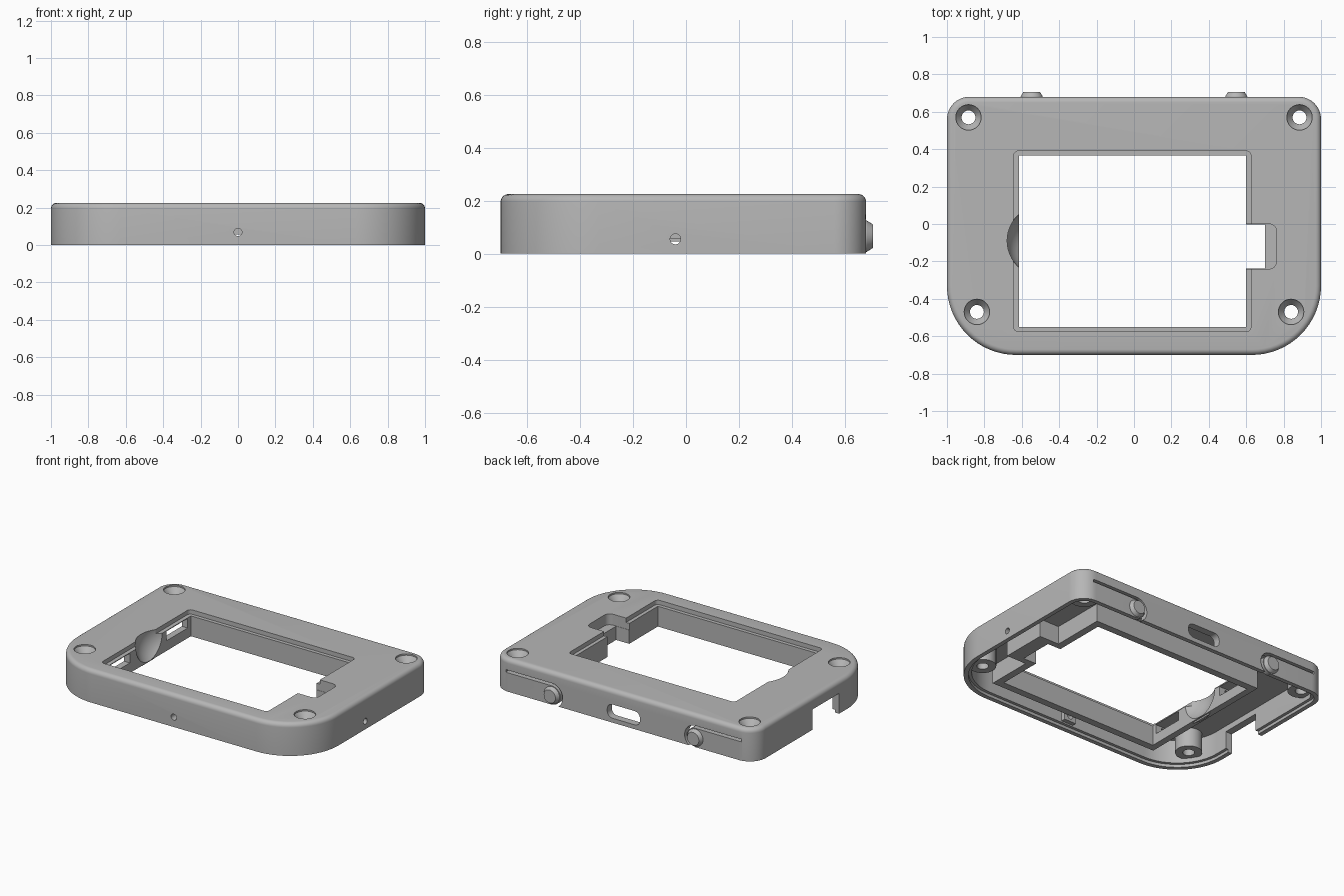
import bpy, bmesh, math

cube = bpy.data.objects.get("Cube")
if cube:
    bpy.data.objects.remove(cube, do_unlink=True)

grey = bpy.data.materials.new("plain_grey")
grey.use_nodes = True
grey.diffuse_color = (0.47, 0.47, 0.47, 1)
grey.node_tree.nodes["Principled BSDF"].inputs["Base Color"].default_value = grey.diffuse_color


def finish(name, bm):
    bmesh.ops.recalc_face_normals(bm, faces=bm.faces)
    mesh = bpy.data.meshes.new(name)
    bm.to_mesh(mesh)
    bm.free()
    mesh.materials.append(grey)
    obj = bpy.data.objects.new(name, mesh)
    bpy.context.collection.objects.link(obj)
    return obj


def outline(x0, x1, y0, y1, front=0.0, back=0.0, n=16):
    """Rounded rectangle with separate front and back corner radii."""
    pts = []
    for i, (x, y, sx, sy, r) in enumerate([(x1, y1, 1, 1, back), (x0, y1, -1, 1, back),
                                           (x0, y0, -1, -1, front), (x1, y0, 1, -1, front)]):
        if r == 0:
            pts.append((x, y))
            continue
        for k in range(n + 1):
            a = math.pi / 2 * (i + k / n)
            pts.append((x - sx * r + r * math.cos(a), y - sy * r + r * math.sin(a)))
    return pts


def circle(x, y, r, n=32):
    return [(x + r * math.cos(math.tau * k / n), y + r * math.sin(math.tau * k / n)) for k in range(n)]


def loft(name, layers, axis="z"):
    """Stack outlines given as (points, height) along an axis."""
    place = {"z": lambda u, v, w: (u, v, w),
             "y": lambda u, v, w: (u, w, v),
             "x": lambda u, v, w: (w, u, v)}[axis]
    bm = bmesh.new()
    rings = [[bm.verts.new(place(u, v, w)) for u, v in pts] for pts, w in layers]
    for a, b in zip(rings, rings[1:]):
        for i in range(len(a)):
            j = (i + 1) % len(a)
            bm.faces.new((a[i], a[j], b[j], b[i]))
    bm.faces.new(rings[0])
    bm.faces.new(rings[-1])
    return finish(name, bm)


def prism(name, pts, lo, hi, axis="z"):
    return loft(name, [(pts, lo), (pts, hi)], axis)


def box(name, x0, x1, y0, y1, z0, z1):
    return prism(name, outline(x0, x1, y0, y1), z0, z1)


def ball(name, centre, r):
    bm = bmesh.new()
    bmesh.ops.create_uvsphere(bm, u_segments=48, v_segments=24, radius=r)
    bmesh.ops.translate(bm, verts=bm.verts, vec=centre)
    return finish(name, bm)


def combine(target, tool, operation="DIFFERENCE"):
    tool.hide_render = True
    mod = target.modifiers.new("combine", "BOOLEAN")
    mod.operation = operation
    mod.solver = "EXACT"
    mod.object = tool
    bpy.context.view_layer.objects.active = target
    bpy.ops.object.modifier_apply(modifier=mod.name)
    bpy.data.objects.remove(tool, do_unlink=True)


def body_outline(d):
    return outline(-1 + d, 1 - d, -0.7 + d, 0.68 - d, 0.37 - d, 0.12 - d)


# Outer shell with a rounded top edge, hollowed from below
TOP, ROUND = 0.225, 0.03
layers = [(body_outline(0), 0)]
for k in range(7):
    a = math.pi / 2 * k / 6
    layers.append((body_outline(ROUND * (1 - math.cos(a))), TOP - ROUND + ROUND * math.sin(a)))
case = loft("case_shell", layers)
combine(case, prism("cavity", body_outline(0.05), -0.1, 0.18))
combine(case, prism("bottom_lip", body_outline(0.03), -0.1, 0.02))

# Inner frame round the window, with a side bay and a thumb scoop
frame = box("inner_frame", -0.66, 0.65, -0.6, 0.415, 0.055, 0.2)
combine(frame, box("bay_block", 0.58, 0.8, -0.28, 0.04, 0.055, 0.2), "UNION")
scoop = ball("scoop_shell", (-0.49, -0.09, 0.2), 0.217)
combine(scoop, box("scoop_limit", -0.9, -0.625, -0.4, 0.3, 0.045, 0.2), "INTERSECT")
combine(frame, scoop, "UNION")
combine(case, frame, "UNION")

# Screw posts
screws = [(s * x, y) for s in (-1, 1) for x, y in ((0.885, 0.57), (0.84, -0.47))]
for x, y in screws:
    combine(case, prism("screw_post", circle(x, y, 0.085), 0.05, 0.2), "UNION")

# Block behind the front pinhole
combine(case, box("pinhole_block", -0.045, 0.045, -0.67, -0.62, 0.03, 0.19), "UNION")

# Window, its recessed ledge, the bay and the scoop
combine(case, box("window", -0.615, 0.6, -0.55, 0.365, -0.1, 0.5))
combine(case, prism("ledge", outline(-0.643, 0.625, -0.575, 0.39, 0.025, 0.025, 6), 0.195, 0.5))
combine(case, box("bay", 0.5, 0.7, -0.238, -0.002, -0.1, 0.5))
combine(case, prism("bay_shelf", outline(0.5, 0.762, -0.24, 0, 0.04, 0.04, 8), 0.15, 0.5))
combine(case, ball("scoop", (-0.49, -0.09, 0.2), 0.19))
for y0, y1 in ((0.1, 0.33), (-0.52, -0.3)):
    combine(case, box("frame_slot", -0.7, -0.58, y0, y1, 0.125, 0.19))

# Countersunk screw holes
for x, y in screws:
    combine(case, loft("screw_hole", [(circle(x, y, 0.037), -0.1), (circle(x, y, 0.037), 0.175),
                                      (circle(x, y, 0.068), 0.215), (circle(x, y, 0.068), 0.5)]))

# Openings in the outer walls
combine(case, box("side_notch", -1.1, -0.9, -0.24, 0.05, -0.1, 0.14))
combine(case, prism("port", outline(-0.125, 0.125, 0.03, 0.125, 0.04, 0.04, 8), 0.55, 0.8, "y"))
combine(case, prism("front_pinhole", circle(0, 0.068, 0.021, 20), -0.8, -0.6, "y"))
combine(case, prism("side_pinhole", circle(-0.04, 0.055, 0.02, 20), 0.9, 1.1, "x"))

# Springy button arms: a slot that curls round each button to the bottom edge
BX, BZ, R0, R1 = 0.547, 0.066, 0.064, 0.082
for s in (-1, 1):
    angles = [math.radians(90 + 12 * k) for k in range(16)]
    outer = [(BX + R1 * math.cos(a), BZ + R1 * math.sin(a)) for a in angles]
    inner = [(BX + R0 * math.cos(a), BZ + R0 * math.sin(a)) for a in angles]
    path = [(0.9, BZ + R1)] + outer + inner[::-1] + [(0.9, BZ + R0)]
    combine(case, prism("arm_slot", [(s * u, v) for u, v in path], 0.6, 0.8, "y"))
    combine(case, loft("button", [(circle(s * BX, BZ, 0.059), 0.64), (circle(s * BX, BZ, 0.059), 0.682),
                                  (circle(s * BX, BZ, 0.045), 0.705)], "y"), "UNION")

# Smooth the rounded faces, keep edges crisp
bpy.ops.object.select_all(action="DESELECT")
case.select_set(True)
bpy.context.view_layer.objects.active = case
bpy.ops.object.shade_smooth_by_angle(angle=math.radians(30))
